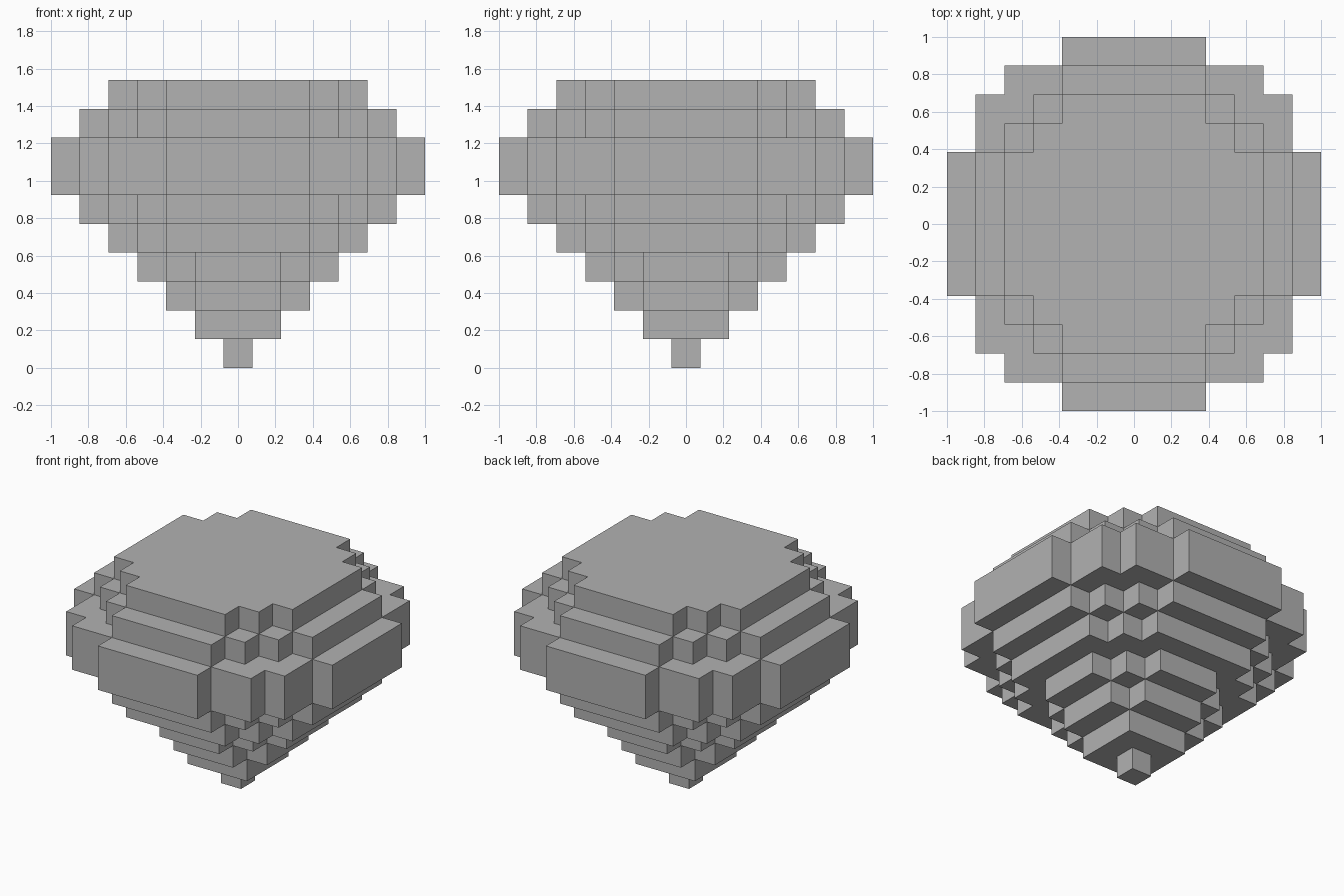
import bpy
import bmesh

cube = bpy.data.objects.get("Cube")
if cube:
    bpy.data.objects.remove(cube, do_unlink=True)

UNIT = 2 / 13  # size of one block

stone = bpy.data.materials.new("plain grey")
stone.use_nodes = True
GREY = (0.445, 0.445, 0.445, 1)
stone.diffuse_color = GREY
stone.node_tree.nodes["Principled BSDF"].inputs["Base Color"].default_value = GREY


def outline(quarter):
    """Repeat one corner's stepped points (in blocks) round all four corners."""
    points = []
    for _ in range(4):
        points += quarter
        quarter = [(-y, x) for x, y in quarter]
    return [(x * UNIT, y * UNIT) for x, y in points]


def layer(name, quarter, bottom, top):
    """Extrude a stepped outline between two heights given in blocks."""
    bm = bmesh.new()
    base = bm.faces.new([bm.verts.new((x, y, bottom * UNIT)) for x, y in outline(quarter)])
    new = bmesh.ops.extrude_face_region(bm, geom=[base], use_keep_orig=True)["geom"]
    verts = [v for v in new if isinstance(v, bmesh.types.BMVert)]
    bmesh.ops.translate(bm, verts=verts, vec=(0, 0, (top - bottom) * UNIT))
    bmesh.ops.recalc_face_normals(bm, faces=bm.faces)
    mesh = bpy.data.meshes.new(name)
    bm.to_mesh(mesh)
    bm.free()
    mesh.materials.append(stone)
    bpy.context.collection.objects.link(bpy.data.objects.new(name, mesh))


def stepped(half, flat, steps):
    """Corner points from the +x side to the +y side, through single-block steps."""
    x, y = half, flat
    points = [(x, y)]
    for _ in range(steps):
        points += [(x - 1, y), (x - 1, y + 1)]
        x, y = x - 1, y + 1
    return points


# Corner shapes
small = stepped(3.5, 1.5, 2)
medium = stepped(4.5, 2.5, 2)
large = stepped(5.5, 2.5, 3)
widest = [(6.5, 2.5), (5.5, 2.5), (5.5, 4.5), (4.5, 4.5), (4.5, 5.5), (2.5, 5.5), (2.5, 6.5)]

# Layers from the tip up to the flat crown
layer("tip", stepped(0.5, 0.5, 0), 0, 1)
layer("tip_base", stepped(1.5, 1.5, 0), 1, 2)
layer("lower_cross", stepped(2.5, 1.5, 1), 2, 3)
layer("lower_small_tier", small, 3, 4)
layer("lower_medium_tier", medium, 4, 5)
layer("lower_large_tier", large, 5, 6)
layer("middle_band", widest, 6, 8)
layer("upper_large_tier", large, 8, 9)
layer("crown", medium, 9, 10)
